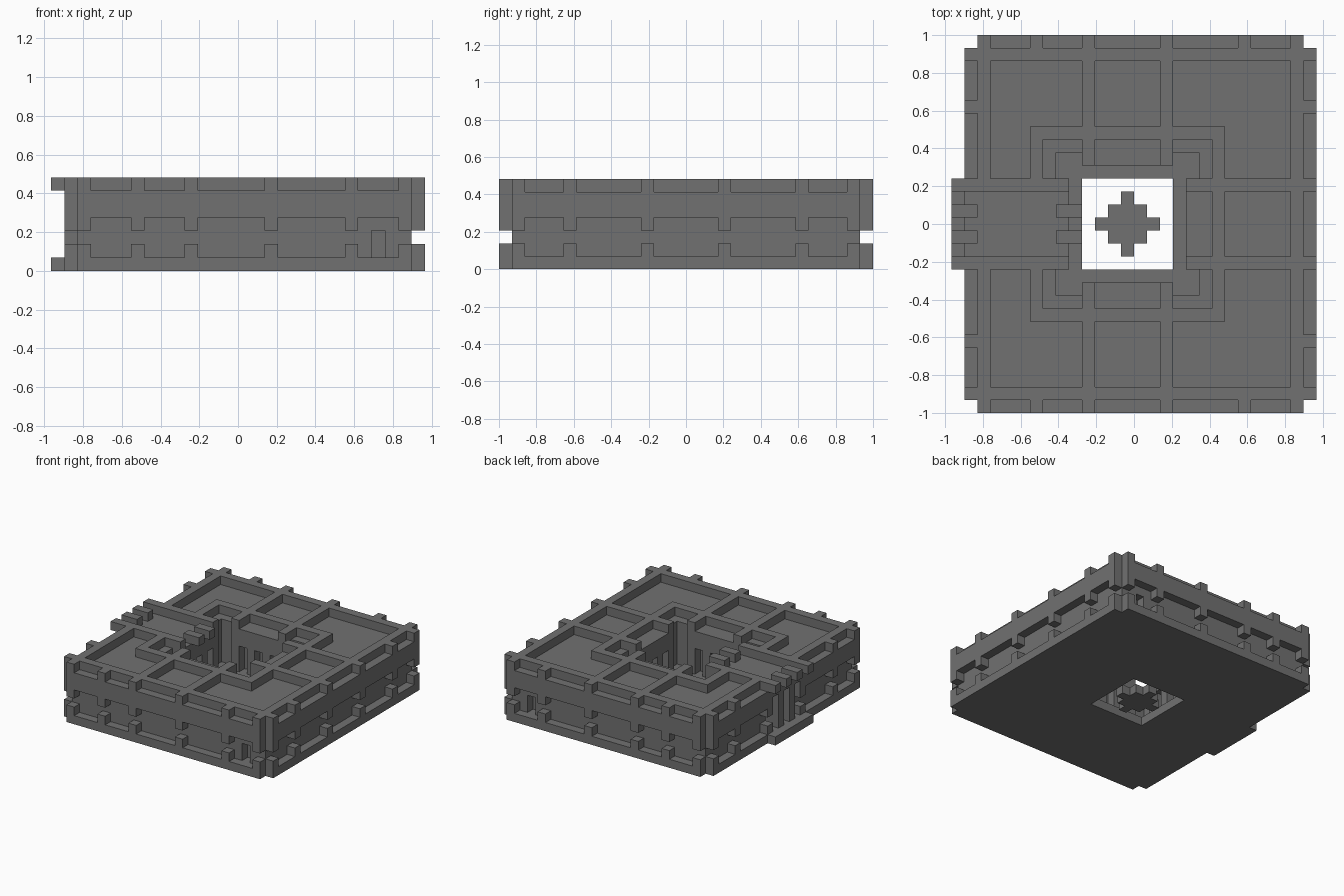
import bpy, bmesh
from itertools import product
from mathutils import Vector

if "Cube" in bpy.data.objects:
    bpy.data.objects.remove(bpy.data.objects["Cube"], do_unlink=True)

U = 2 / 29          # one block
W, D, H = 28, 29, 7  # blocks in x, y, z


def block(x, y, z):
    """Cells of a box; each range is inclusive, a single number is one block."""
    spans = [(a, a) if isinstance(a, int) else a for a in (x, y, z)]
    return set(product(*(range(a, b + 1) for a, b in spans)))


def mirror_y(cells):
    return cells | {(x, D - 1 - y, z) for x, y, z in cells}


def mirror_court(cells):
    """Mirror across the courtyard centre in x and y."""
    return mirror_y(cells | {(26 - x, y, z) for x, y, z in cells})


TOP = H - 1
parts = {}

# Courtyard: a square well with widened sides and open corners
well = block((10, 16), (11, 17), (0, TOP))
court = block((9, 17), (11, 17), (1, TOP)) | block((10, 16), (10, 18), (1, TOP))
court |= mirror_court(block((17, 18), (18, 19), (1, TOP)))

# Floor slab with the gate step and the well opening
slab = block((2, 26), (0, 28), 0) | block((1, 27), (1, 27), 0) | block(0, (11, 17), 0)
parts["floor_slab"] = slab - well

# Floating diamond in the well
parts["well_diamond"] = {(x, y, 0) for x, y, z in well if abs(x - 13) + abs(y - 14) <= 2}

# Solid core with window and slot recesses
core = block((2, 26), (1, 27), (1, 5)) - court
core -= mirror_y(block(24, 1, (1, 2)))
for n in (-2, 0, 2):
    core -= mirror_y(block(13 + n, 19, (1, 3)))
    core -= block(8, 14 + n, (1, 3)) | block(18, 14 + n, (1, 3))
    core -= block(2, 14 + n, (1, 4))
parts["core_walls"] = core

# Outer facade bands
bands = mirror_y(block((2, 26), 0, (4, 5)))
bands |= block(27, (1, 27), (4, 5)) | block(1, (1, 27), (4, 5))
for y in (12, 14, 16):
    bands -= block(1, y, 4)
parts["facade_bands"] = bands

# Facade studs above and below the bands
studs = set()
for z in (1, 3, TOP):
    for x in (2, 6, 10, 16, 22, 26):
        studs |= mirror_y(block(x, 0, z))
    for y in (1, 5, 11):
        studs |= mirror_y(block(27, y, z) | block(1, y, z))
parts["facade_studs"] = studs

# Gate bars and overhanging beam ends
parts["gate_bars"] = mirror_y(block(1, 13, (1, 3)))
parts["gate_beams"] = mirror_y(block((0, 1), 13, TOP) | block((8, 9), 13, TOP) | block(0, 11, TOP))

# Roof rim, cross beams and the ring round the courtyard
passage = block((1, 9), (12, 16), TOP)
rim = mirror_y(block((2, 26), 1, TOP)) | block(2, (1, 27), TOP) | block(26, (1, 27), TOP)
parts["roof_rim"] = rim - passage
beams = mirror_y(block(10, (1, 9), TOP) | block(16, (1, 9), TOP)
                 | block((2, 8), 11, TOP) | block((18, 26), 11, TOP))
parts["roof_cross_beams"] = beams - rim
ring = mirror_y(block((6, 20), 7, TOP)) | block(6, (7, 21), TOP) | block(20, (7, 21), TOP)
parts["roof_ring"] = ring - passage - beams

stone = bpy.data.materials.new("dark_grey_stone")
stone.use_nodes = True
grey = (0.165, 0.165, 0.165, 1)
stone.diffuse_color = grey
stone.node_tree.nodes["Principled BSDF"].inputs["Base Color"].default_value = grey

filled = set().union(*parts.values())


def build(name, cells):
    """Make the exposed faces of a part and merge the flat ones."""
    bm = bmesh.new()
    for cell in sorted(cells):
        centre = Vector(cell) + Vector((0.5, 0.5, 0.5))
        for axis, sign in product(range(3), (-1, 1)):
            n, a, b = Vector(), Vector(), Vector()
            n[axis] = sign
            if tuple(int(c + d) for c, d in zip(cell, n)) in filled:
                continue
            a[(axis + 1) % 3] = 1
            b = n.cross(a)
            corners = [centre + (n + s * a + t * b) / 2
                       for s, t in ((-1, -1), (1, -1), (1, 1), (-1, 1))]
            bm.faces.new([bm.verts.new((p - Vector((W / 2, D / 2, 0))) * U) for p in corners])
    bmesh.ops.remove_doubles(bm, verts=bm.verts, dist=U / 100)
    bmesh.ops.dissolve_limit(bm, angle_limit=0.01, verts=bm.verts, edges=bm.edges)
    mesh = bpy.data.meshes.new(name)
    bm.to_mesh(mesh)
    bm.free()
    mesh.materials.append(stone)
    bpy.context.collection.objects.link(bpy.data.objects.new(name, mesh))


for part_name, part_cells in parts.items():
    build(part_name, part_cells)
